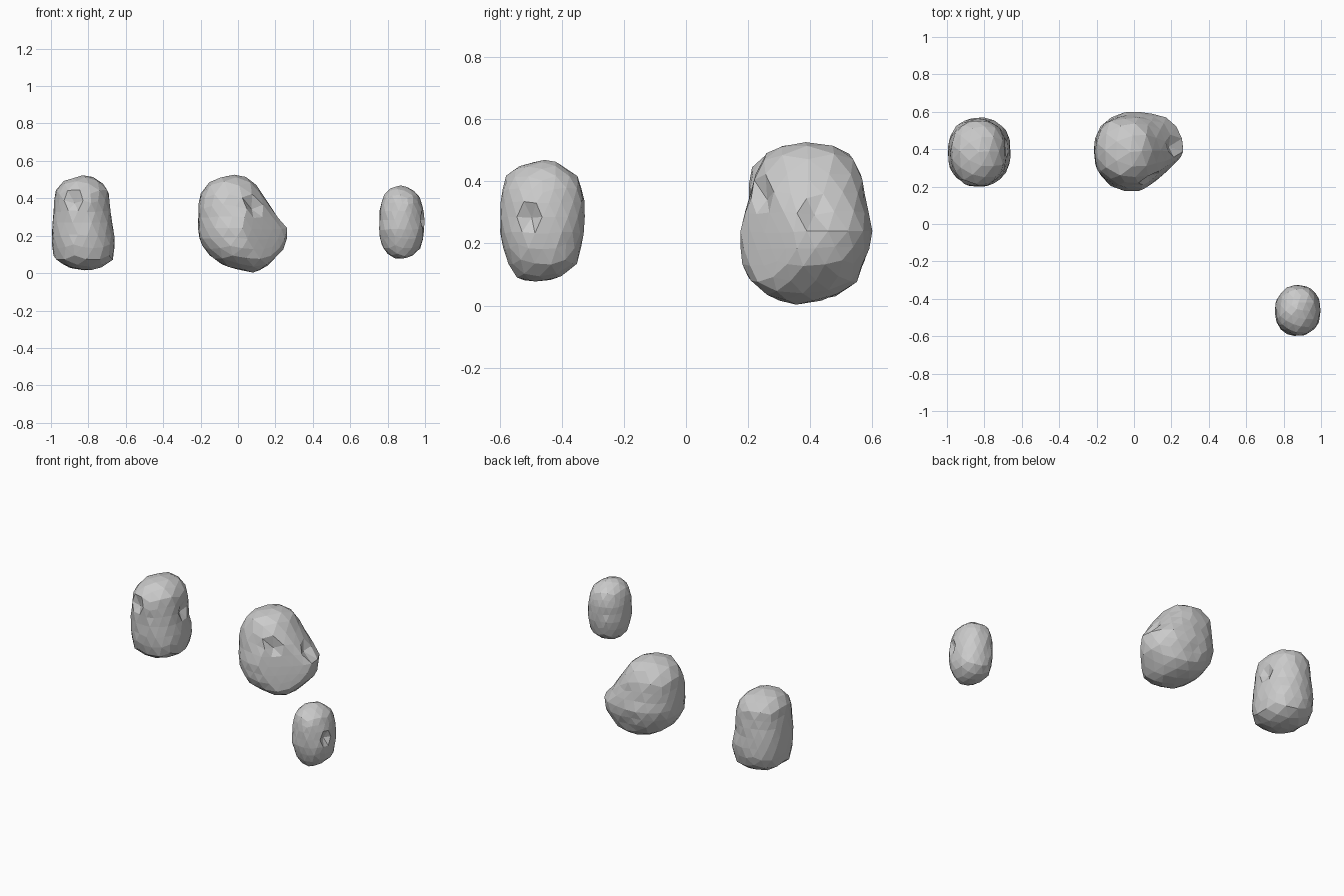
import bpy, bmesh, math, random
from mathutils import Vector


def rock(name, rows, seed, planes=(), dents=(), jitter=0.006, power=2.25):
    """Rows run bottom to top: z, x min, x max, y min, y max."""
    rng = random.Random(seed)
    bm = bmesh.new()
    bmesh.ops.create_icosphere(bm, subdivisions=3, radius=1)
    centre = Vector([sum(r[i] + r[j] for r in rows) / (2 * len(rows))
                     for i, j in ((1, 2), (3, 4), (0, 0))])
    for v in bm.verts:
        # Stretch the sphere to the measured cross-sections
        t = (1 - math.acos(max(-1, min(1, v.co.z))) / math.pi) * (len(rows) - 1)
        i = min(int(t), len(rows) - 2)
        z, x0, x1, y0, y1 = [a + (b - a) * (t - i) for a, b in zip(rows[i], rows[i + 1])]
        ang = math.atan2(v.co.y, v.co.x)
        c, s = math.cos(ang), math.sin(ang)
        k = (abs(c) ** power + abs(s) ** power) ** (-1 / power)
        p = Vector(((x0 + x1) / 2 + c * k * (x1 - x0) / 2,
                    (y0 + y1) / 2 + s * k * (y1 - y0) / 2, z))
        p += (centre - p).normalized() * rng.uniform(-0.3, 1) * jitter
        # Flatten against broken faces
        for n, q in planes:
            n = Vector(n).normalized()
            d = (p - Vector(q)).dot(n)
            if d > 0:
                p -= n * d * 0.9
        v.co = p
    # Small chips
    for d in dents:
        v = min(bm.verts, key=lambda w: (w.co - Vector(d)).length)
        v.co += (centre - v.co).normalized() * 0.03
    bmesh.ops.recalc_face_normals(bm, faces=bm.faces)
    mesh = bpy.data.meshes.new(name)
    bm.to_mesh(mesh)
    bm.free()
    bpy.context.collection.objects.link(bpy.data.objects.new(name, mesh))


# Tall rock on the left
rock("left_rock", [
    (0.015, -0.83, -0.82, 0.38, 0.39),
    (0.02, -0.90, -0.745, 0.29, 0.47),
    (0.075, -0.985, -0.662, 0.215, 0.55),
    (0.17, -1.0, -0.655, 0.195, 0.575),
    (0.27, -0.995, -0.672, 0.20, 0.565),
    (0.36, -0.985, -0.68, 0.20, 0.56),
    (0.44, -0.98, -0.69, 0.21, 0.555),
    (0.505, -0.92, -0.745, 0.27, 0.51),
    (0.525, -0.84, -0.83, 0.38, 0.39)], 3,
    dents=[(-0.68, 0.40, 0.32), (-0.88, 0.22, 0.42)])

# Large rock with a sloping, broken right side
rock("middle_rock", [
    (0.003, 0.07, 0.08, 0.35, 0.36),
    (0.025, -0.05, 0.15, 0.27, 0.48),
    (0.08, -0.145, 0.205, 0.20, 0.555),
    (0.16, -0.205, 0.268, 0.17, 0.585),
    (0.24, -0.213, 0.262, 0.172, 0.605),
    (0.33, -0.213, 0.195, 0.195, 0.58),
    (0.42, -0.205, 0.13, 0.218, 0.57),
    (0.505, -0.145, 0.075, 0.265, 0.52),
    (0.528, -0.03, -0.02, 0.38, 0.39)], 8,
    planes=[((0.65, -0.76, 0.1), (0.16, 0.285, 0.2)),
            ((0.24, 0.97, 0), (0.11, 0.585, 0.2))],
    dents=[(0.07, 0.25, 0.36), (0.2, 0.42, 0.28)], power=2.4)

# Small rock at the front right
rock("right_rock", [
    (0.075, 0.87, 0.875, -0.49, -0.48),
    (0.082, 0.82, 0.925, -0.54, -0.41),
    (0.135, 0.77, 0.98, -0.575, -0.345),
    (0.21, 0.75, 1.0, -0.60, -0.328),
    (0.285, 0.752, 0.998, -0.60, -0.326),
    (0.355, 0.756, 0.992, -0.595, -0.326),
    (0.415, 0.778, 0.97, -0.582, -0.345),
    (0.458, 0.82, 0.92, -0.53, -0.40),
    (0.468, 0.865, 0.87, -0.46, -0.45)], 5,
    dents=[(0.99, -0.5, 0.3)], jitter=0.005, power=2.15)
